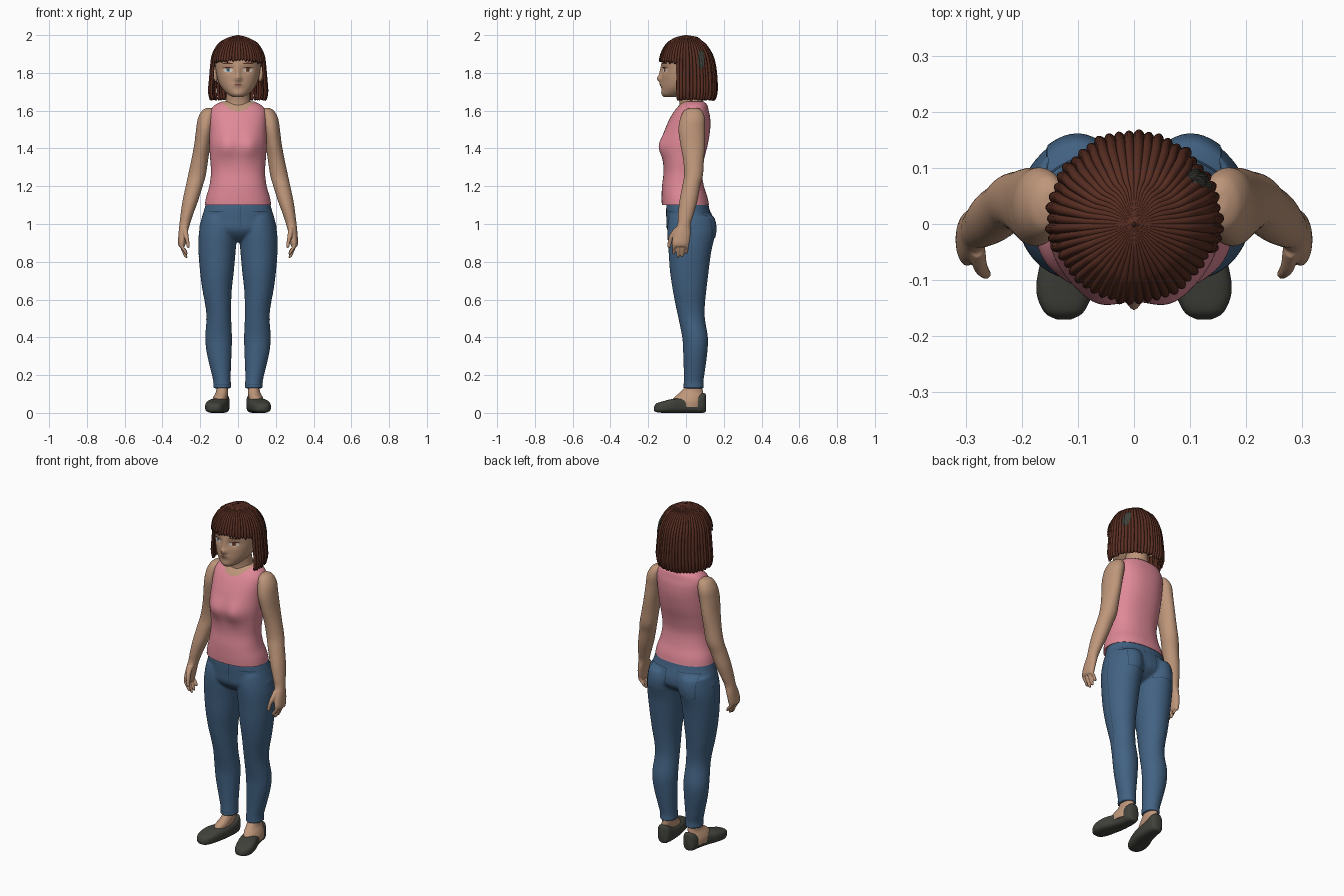
import bpy, bmesh, math, random
from mathutils import Vector

if "Cube" in bpy.data.objects:
    bpy.data.objects.remove(bpy.data.objects["Cube"])

random.seed(4)
COLOURS = {
    "skin": (0.515, 0.305, 0.195), "pink_cloth": (0.74, 0.25, 0.31),
    "denim": (0.054, 0.122, 0.225), "denim_seam": (0.025, 0.06, 0.11),
    "brown_hair": (0.098, 0.027, 0.016), "charcoal": (0.054, 0.054, 0.045),
    "eye_white": (0.65, 0.6, 0.56), "blue_iris": (0.15, 0.3, 0.4),
    "brown_iris": (0.22, 0.06, 0.02), "lip": (0.4, 0.18, 0.14)}
MATS = {}
for key, c in COLOURS.items():
    MATS[key] = bpy.data.materials.new(key)
    MATS[key].diffuse_color = (*c, 1)


def spline(table, u):
    """Smooth interpolation through the rows of a table at position u."""
    i = min(int(u), len(table) - 2)
    t = u - i
    a, b, c, d = (table[max(0, min(len(table) - 1, k))] for k in range(i - 1, i + 3))
    return [0.5 * (2 * q + (r - p) * t + (2 * p - 5 * q + 4 * r - s) * t * t
                   + (3 * q - p - 3 * r + s) * t ** 3) for p, q, r, s in zip(a, b, c, d)]


def loft(bm, secs, n=32, p=2.0, steps=5, along_y=False, bumps=()):
    """Closed skin over sections (position, x0, x1, b0, b1); b is y, or z if along_y."""
    rings = []
    for k in range((len(secs) - 1) * steps + 1):
        a, x0, x1, b0, b1 = spline(secs, k / steps)
        ring = []
        for j in range(n):
            c, s = (f(math.tau * j / n) for f in (math.cos, math.sin))
            x = (x0 + x1) / 2 + (x1 - x0) / 2 * math.copysign(abs(c) ** (2 / p), c)
            b = (b0 + b1) / 2 + (b1 - b0) / 2 * math.copysign(abs(s) ** (2 / p), s)
            for side, bx, bz, sx, sz, d in bumps:
                if s * side > 0:
                    b += side * d * abs(s) ** 0.5 * math.exp(
                        -((x - bx) / sx) ** 2 / 2 - ((a - bz) / sz) ** 2 / 2)
            ring.append(bm.verts.new((x, a, b) if along_y else (x, b, a)))
        rings.append(ring)
    faces = [bm.faces.new((r[j], r[(j + 1) % n], q[(j + 1) % n], q[j]))
             for r, q in zip(rings, rings[1:]) for j in range(n)]
    faces += [bm.faces.new(rings[0]), bm.faces.new(rings[-1])]
    bmesh.ops.recalc_face_normals(bm, faces=faces)


def finish(name, bm, *mats, rule=None, voxel=0, mirror=False):
    me = bpy.data.meshes.new(name)
    bm.to_mesh(me)
    bm.free()
    ob = bpy.data.objects.new(name, me)
    bpy.context.collection.objects.link(ob)
    for m in mats:
        me.materials.append(MATS[m])
    if rule:
        for f in me.polygons:
            f.material_index = int(rule(f.center))
    bpy.ops.object.select_all(action='DESELECT')
    ob.select_set(True)
    bpy.context.view_layer.objects.active = ob
    bpy.ops.object.shade_smooth_by_angle(angle=math.radians(50))
    if voxel:  # fuse overlapping lofts into one surface
        r = ob.modifiers.new("fuse", 'REMESH')
        r.mode, r.voxel_size, r.use_smooth_shade = 'VOXEL', voxel, True
        s = ob.modifiers.new("soften", 'SMOOTH')
        s.factor, s.iterations = 0.5, 3
    if mirror:
        ob.modifiers.new("mirror", 'MIRROR')
    return ob


def patch(name, target, mat, cu, cz, su, sz, lift, face="front", oval=True, mirror=False):
    """Thin plate laid onto a target's front, back or right side."""
    bm = bmesh.new()
    bmesh.ops.create_grid(bm, x_segments=12, y_segments=24 if sz > 0.2 else 12, size=1)
    for v in bm.verts:
        u, w = v.co.x, v.co.y
        if oval:
            u, w = u * math.sqrt(1 - w * w / 2), w * math.sqrt(1 - u * u / 2)
        a, b = cu + su * u, cz + sz * w
        v.co = {"front": (a, -0.5, b), "back": (a, 0.5, b), "right": (0.5, a, b)}[face]
    if face == "back":
        bmesh.ops.reverse_faces(bm, faces=bm.faces[:])
    ob = finish(name, bm, mat)
    m = ob.modifiers.new("lay_on", 'SHRINKWRAP')
    m.target, m.wrap_method, m.wrap_mode, m.offset = target, 'PROJECT', 'ABOVE_SURFACE', lift
    m.use_project_x, m.use_project_y = face == "right", face != "right"
    m.use_positive_direction = face == "front"
    m.use_negative_direction = face != "front"
    if mirror:
        ob.modifiers.new("mirror", 'MIRROR')


def sym(*rows):
    return [(z, -w, w, y0, y1) for z, w, y0, y1 in rows]


# Sleeveless top, with the neckline opening coloured as skin
bm = bmesh.new()
loft(bm, sym((1.10, .176, -.128, .122), (1.14, .169, -.129, .114), (1.2, .152, -.127, .095),
             (1.27, .143, -.119, .085), (1.34, .147, -.12, .095), (1.42, .152, -.125, .115),
             (1.5, .152, -.11, .128), (1.56, .153, -.085, .128), (1.6, .147, -.06, .12),
             (1.63, .122, -.035, .112), (1.648, .085, -.015, .095)),
     n=96, p=2.3, steps=7, bumps=[(-1, x, 1.41, .04, .045, .025) for x in (-.065, .065)])
finish("sleeveless_top", bm, "pink_cloth", "skin", rule=lambda c: c.z > 1.57 and
       (c.x / .085) ** 2 + ((c.y - .025) / (.088 if c.y < .025 else .075)) ** 2 < 1)

# Neck
bm = bmesh.new()
loft(bm, sym((1.56, .085, -.04, .1), (1.64, .067, -.035, .092), (1.7, .06, -.045, .085),
             (1.76, .06, -.045, .085)))
finish("neck", bm, "skin")

# Head with nose, eye sockets, lips and chin
bm = bmesh.new()
loft(bm, sym((1.672, .026, -.115, -.06), (1.688, .055, -.126, 0), (1.72, .086, -.129, .06),
             (1.76, .106, -.129, .1), (1.82, .118, -.128, .12), (1.88, .12, -.122, .125),
             (1.94, .088, -.08, .095), (1.972, .04, -.03, .05)),
     n=128, p=2.1, steps=9, bumps=[
         (-1, 0, 1.80, .009, .03, .012), (-1, 0, 1.768, .013, .012, .018),
         (-1, 0, 1.738, .02, .01, .006), (-1, 0, 1.69, .02, .012, .004),
         (-1, -.052, 1.815, .022, .014, -.008), (-1, .052, 1.815, .022, .014, -.008)])
head = finish("head", bm, "skin", "brown_hair",
              rule=lambda c: c.z > 1.885 or (c.y > .04 and c.z > 1.7))

# Ears
bm = bmesh.new()
loft(bm, [(1.755, .112, .122, .0, .015), (1.775, .108, .132, -.008, .025),
          (1.81, .108, .141, -.008, .038), (1.835, .112, .132, .005, .03)], n=16)
finish("ears", bm, "skin", mirror=True)

# Face details
for sx, iris in ((-1, "blue_iris"), (1, "brown_iris")):
    side = "right" if sx < 0 else "left"
    patch(side + "_eye", head, "eye_white", sx * .052, 1.815, .025, .012, .001)
    patch(side + "_iris", head, iris, sx * .051, 1.815, .0105, .0115, .002)
    patch(side + "_pupil", head, "charcoal", sx * .051, 1.815, .005, .006, .003)
    patch(side + "_lashes", head, "brown_hair", sx * .053, 1.828, .028, .003, .0035)
    patch(side + "_eyebrow", head, "brown_hair", sx * .053, 1.85, .028, .004, .002)
patch("lips", head, "lip", 0, 1.738, .022, .007, .001)
patch("mouth_line", head, "brown_hair", 0, 1.738, .02, .001, .002)

# Hair: bob with a fringe, made of locks that run from the crown to their tips
HAIR = [(2.0, .004, .004, .004), (1.99, .045, .05, .06), (1.972, .083, .085, .083),
        (1.95, .11, .11, .11), (1.9, .137, .136, .142), (1.85, .146, .146, .158),
        (1.78, .152, .15, .167), (1.7, .158, .15, .169), (1.652, .148, .14, .155)]
bm = bmesh.new()
LOCKS, COLS, ROWS = 52, 7, 24
for i in range(LOCKS):
    mid = (i + 0.5) / LOCKS * math.tau - math.pi
    front = abs(mid) < math.radians(66)
    end = 4.8 + 0.25 * abs(mid) if front else 8
    end -= random.uniform(0, 0.15)
    lift = random.uniform(-0.02, 0.02)
    grid = []
    for r in range(ROWS + 1):
        row = []
        for k in range(COLS):
            f = 2 * k / (COLS - 1) - 1
            u = r / ROWS * (end - 0.22 * f * f)
            z, rx, yf, yb = spline(HAIR, u)
            th = mid + f * 0.58 * math.tau / LOCKS
            g = 1 + lift * min(1, u / 3) - 0.055 * f * f
            y = -math.cos(th) * (yf if math.cos(th) > 0 else yb)
            row.append(bm.verts.new((rx * math.sin(th) * g, y * g, z)))
        grid.append(row)
    for p, q in zip(grid, grid[1:]):
        for k in range(COLS - 1):
            bm.faces.new((p[k], q[k], q[k + 1], p[k + 1]))
hair = finish("hair_locks", bm, "brown_hair")
sol = hair.modifiers.new("thickness", 'SOLIDIFY')
sol.thickness, sol.offset = 0.012, -1
patch("hair_clip", hair, "charcoal", .08, 1.87, .018, .05, .003, face="right")

# Arms with hands
bm = bmesh.new()
loft(bm, [(1.615, .135, .165, .02, .06), (1.6, .12, .19, -.01, .085), (1.56, .12, .212, -.03, .1),
          (1.5, .13, .222, -.04, .1), (1.42, .145, .232, -.03, .1), (1.34, .158, .247, -.015, .095),
          (1.26, .17, .264, -.01, .09), (1.2, .187, .277, -.02, .075), (1.12, .212, .294, -.035, .06),
          (1.05, .238, .304, -.042, .04), (1.0, .254, .31, -.045, .025), (.95, .268, .315, -.065, .025),
          (.9, .276, .318, -.075, .018), (.88, .282, .312, -.07, .012)])
for y, tip in ((-.063, .838), (-.04, .82), (-.017, .824), (.005, .842)):
    loft(bm, [(.91, .288, .309, y - .01, y + .01), (.88, .286, .307, y - .01, y + .01),
              (tip + .02, .272, .291, y - .011, y + .008), (tip + .004, .267, .282, y - .009, y + .004),
              (tip, .27, .276, y - .005, y + .001)], n=12)
loft(bm, [(.98, .265, .295, -.06, -.02), (.94, .262, .288, -.088, -.055), (.905, .257, .277, -.097, -.074),
          (.88, .255, .272, -.098, -.08), (.873, .26, .267, -.092, -.085)], n=12)
finish("arms", bm, "skin", voxel=.004, mirror=True)

# Jeans: pelvis and two legs fused together
bm = bmesh.new()
loft(bm, sym((1.118, .168, -.1, .116), (1.08, .178, -.105, .124), (1.02, .195, -.104, .142),
             (.97, .198, -.1, .14), (.93, .11, -.07, .1), (.905, .04, -.03, .05)), p=2.2)
LEG = [(1.04, .01, .19, -.09, .135), (.99, .003, .201, -.098, .142), (.93, .006, .209, -.098, .142),
       (.85, .013, .209, -.092, .132), (.75, .022, .201, -.085, .12), (.65, .033, .188, -.07, .108),
       (.57, .036, .173, -.055, .1), (.5, .036, .167, -.04, .1), (.4, .032, .173, -.02, .116),
       (.32, .034, .166, -.015, .113), (.22, .038, .143, -.012, .1), (.165, .038, .13, -.012, .092),
       (.13, .035, .131, -.015, .095)]
for s in (-1, 1):
    loft(bm, [(z, *sorted((s * a, s * b)), c, d) for z, a, b, c, d in LEG],
         bumps=[(1, s * .095, .985, .06, .06, .016)])
jeans = finish("jeans", bm, "denim", voxel=.007)

# Jeans details
patch("back_pocket_seams", jeans, "denim_seam", .095, .995, .06, .068, .002, "back", False, True)
patch("back_pockets", jeans, "denim", .095, .995, .057, .065, .004, "back", False, True)
patch("fly_seam", jeans, "denim_seam", .012, 1.04, .002, .055, .002, "front", False)
patch("front_pocket_seams", jeans, "denim_seam", .115, 1.065, .042, .003, .002, "front", True, True)
patch("side_seams", jeans, "denim_seam", .03, .58, .0015, .43, .001, "right", False, True)
patch("cuff_seams", jeans, "denim_seam", .083, .152, .035, .0015, .001, "front", False, True)

# Feet
bm = bmesh.new()
loft(bm, [(.19, .054, .112, .005, .08), (.14, .052, .114, -.006, .085), (.11, .052, .117, -.03, .09),
          (.085, .055, .13, -.06, .09), (.06, .06, .14, -.075, .085), (.03, .065, .14, -.07, .08)])
finish("feet", bm, "skin", mirror=True)

# Flat shoes, toes turned slightly outward
bm = bmesh.new()
loft(bm, [(-.17, .112, .138, .012, .03), (-.157, .09, .16, .004, .05), (-.12, .072, .174, 0, .062),
          (-.07, .057, .167, 0, .074), (-.02, .048, .147, 0, .077), (.04, .044, .13, 0, .084),
          (.08, .045, .125, 0, .102), (.099, .053, .115, .002, .104), (.106, .066, .1, .01, .094)],
     n=40, p=3, along_y=True)
finish("flat_shoes", bm, "charcoal", mirror=True)

for m in bpy.data.materials:
    if m.users and not m.is_grease_pencil:
        m.use_nodes = True
        m.node_tree.nodes["Principled BSDF"].inputs["Base Color"].default_value = m.diffuse_color
